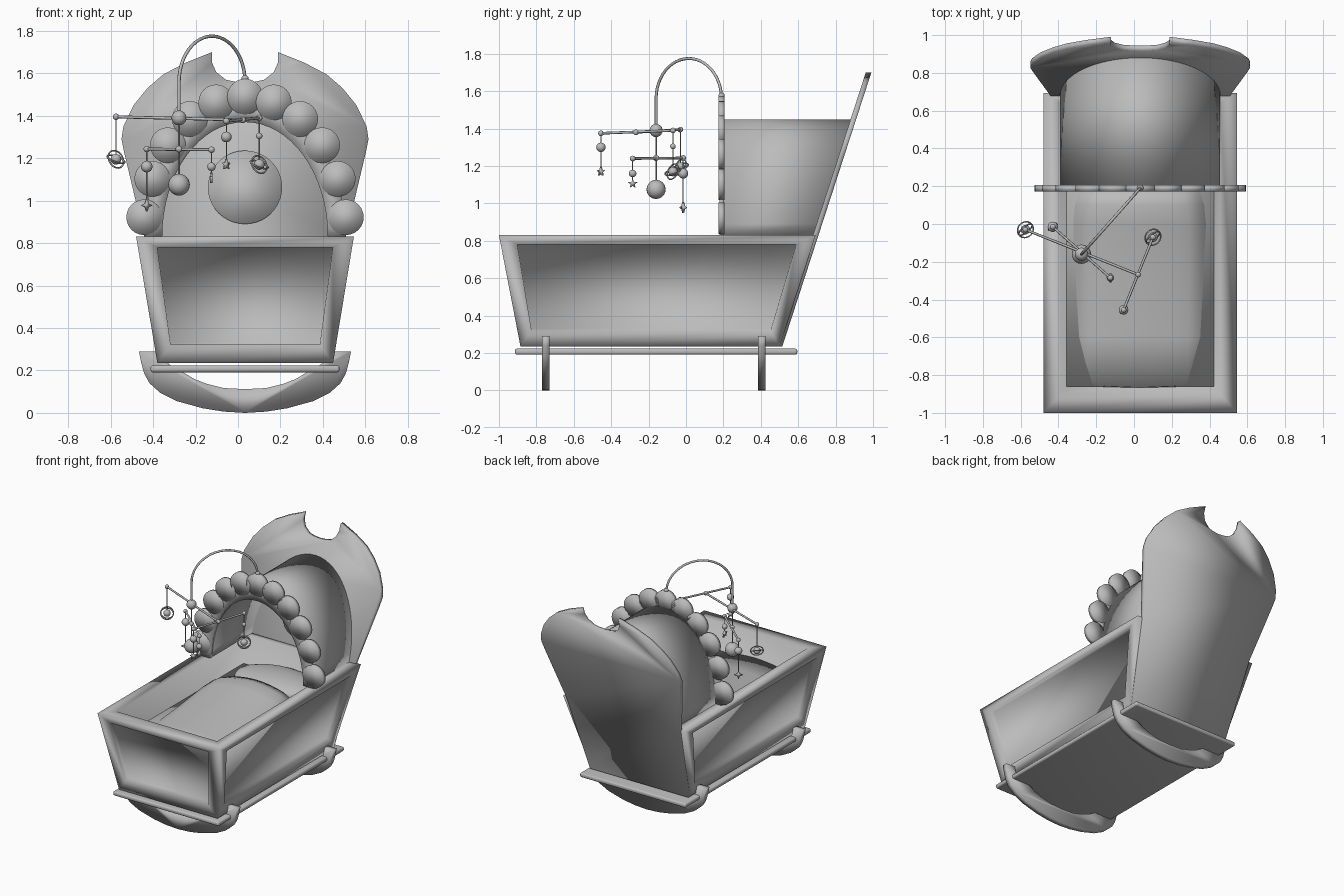
import bpy
import bmesh
from math import sin, cos, pi, radians
from mathutils import Vector

if "Cube" in bpy.data.objects:
    bpy.data.objects.remove(bpy.data.objects["Cube"])

grey = bpy.data.materials.new("plain grey")
grey.use_nodes = True
grey.diffuse_color = (0.5, 0.5, 0.5, 1)
grey.node_tree.nodes["Principled BSDF"].inputs["Base Color"].default_value = grey.diffuse_color

CX = 0.033          # centre line of the cradle
RIM = 0.83          # height of the top rail


def back_y(z):
    """Outer plane of the leaning headboard."""
    return 0.515 + 0.325 * (z - 0.235)


def finish(obj, name):
    obj.name = name
    obj.data.materials.clear()
    obj.data.materials.append(grey)
    if obj.type == 'MESH':
        obj.data.polygons.foreach_set("use_smooth", [True] * len(obj.data.polygons))
    return obj


def mesh(name, verts, faces):
    me = bpy.data.meshes.new(name)
    me.from_pydata([tuple(v) for v in verts], [], faces)
    bm = bmesh.new()
    bm.from_mesh(me)
    bmesh.ops.recalc_face_normals(bm, faces=bm.faces[:])
    bm.to_mesh(me)
    bm.free()
    obj = bpy.data.objects.new(name, me)
    bpy.context.collection.objects.link(obj)
    return finish(obj, name)


def prism(name, pts, front, back):
    """Outline in x and z, given depth by two functions of z."""
    n = len(pts)
    verts = [(x, front(z), z) for x, z in pts] + [(x, back(z), z) for x, z in pts]
    faces = [tuple(range(n)), tuple(range(n, 2 * n))]
    faces += [(i, (i + 1) % n, (i + 1) % n + n, i + n) for i in range(n)]
    return mesh(name, verts, faces)


def mirrored(half):
    """Complete a left-hand outline about the centre line."""
    pts = [(CX - w, z) for w, z in half]
    return pts + [(CX + w, z) for w, z in reversed(half) if w > 0]


def arch(name, outer, inner, front, back, steps=32):
    """Half-elliptical shell standing on the rail."""
    verts, faces = [], []
    for i in range(steps + 1):
        t = pi * i / steps
        for a, b in (outer, inner):
            z = RIM + b * sin(t)
            verts += [(CX + a * cos(t), y(z), z) for y in (front, back)]
    for i in range(steps):
        k = 4 * i
        for p, q in ((0, 1), (1, 3), (3, 2), (2, 0)):
            faces.append((k + p, k + q, k + q + 4, k + p + 4))
    last = 4 * steps
    faces += [(0, 1, 3, 2), (last, last + 2, last + 3, last + 1)]
    return mesh(name, verts, faces)


def tube(name, pts, radius):
    cu = bpy.data.curves.new(name, 'CURVE')
    cu.dimensions = '3D'
    cu.bevel_depth = radius
    cu.bevel_resolution = 2
    cu.use_fill_caps = True
    sp = cu.splines.new('POLY')
    sp.points.add(len(pts) - 1)
    for p, co in zip(sp.points, pts):
        p.co = (*co, 1)
    obj = bpy.data.objects.new(name, cu)
    bpy.context.collection.objects.link(obj)
    bpy.ops.object.select_all(action='DESELECT')
    obj.select_set(True)
    bpy.context.view_layer.objects.active = obj
    bpy.ops.object.convert(target='MESH')
    return finish(bpy.context.object, name)


def ball(name, loc, r):
    bpy.ops.mesh.primitive_uv_sphere_add(segments=20, ring_count=12, radius=r, location=loc)
    return finish(bpy.context.object, name)


# Tub: tapered box with recessed panels on three sides
def ring(x0, x1, y0, y1, z):
    return [Vector(p) for p in ((x0, y0, z), (x1, y0, z), (x1, y1, z), (x0, y1, z))]


low = ring(-0.38, 0.448, -0.885, back_y(0.235) - 0.015, 0.235)
top = ring(-0.48, 0.546, -1.0, back_y(RIM) - 0.015, RIM)
in_top = ring(-0.388, 0.455, -0.9, 0.64, RIM)
in_low = ring(-0.3, 0.365, -0.8, 0.46, 0.28)
verts = low + top + in_top + in_low
faces = [(3, 2, 1, 0), (12, 13, 14, 15), (2, 3, 7, 6)]
for i in range(4):
    j = (i + 1) % 4
    faces += [(4 + i, 4 + j, 8 + j, 8 + i), (8 + i, 8 + j, 12 + j, 12 + i)]
    if i == 2:
        continue
    a, b, c, d = low[i], low[j], top[j], top[i]
    u = 0.09 if i == 0 else 0.053
    n = (b - a).cross(d - a).normalized()
    panel = [a.lerp(b, s).lerp(d.lerp(c, s), t)
             for s, t in ((u, 0.145), (1 - u, 0.145), (1 - u, 0.915), (u, 0.915))]
    k = len(verts)
    verts = verts + panel + [p - n * 0.04 for p in panel]
    edge = (i, j, 4 + j, 4 + i)
    for m in range(4):
        o = (m + 1) % 4
        faces += [(edge[m], edge[o], k + o, k + m), (k + m, k + o, k + 4 + o, k + 4 + m)]
    faces.append(tuple(range(k + 4, k + 8)))
mesh("tub", verts, faces)

# Headboard with a round notch
half = [(0.413, 0.235), (0.475, RIM), (0.57, 1.23), (0.582, 1.29), (0.573, 1.35),
        (0.525, 1.45), (0.46, 1.53), (0.385, 1.595), (0.28, 1.65), (0.155, 1.70),
        (0.155, 1.65), (0.135, 1.605), (0.09, 1.57), (0.045, 1.56), (0, 1.557)]
prism("headboard", mirrored(half), lambda z: back_y(z) - 0.03, back_y)
disc = [(CX + 0.175 * cos(pi * i / 20), 1.063 + 0.173 * sin(pi * i / 20)) for i in range(40)]
prism("headboard_disc", disc, lambda z: back_y(z) - 0.05, lambda z: back_y(z) - 0.025)

# Hood and its scalloped trim
arch("hood", (0.425, 0.62), (0.392, 0.545), lambda z: 0.195, lambda z: back_y(z) - 0.02)
arch("hood_trim", (0.475, 0.65), (0.39, 0.54), lambda z: 0.178, lambda z: 0.203)
for i in range(11):
    t = radians(8 + 16.4 * i)
    x, z = CX + 0.48 * cos(t), RIM + 0.66 * sin(t)
    lobe = [(x + 0.084 * cos(pi * k / 12), z + 0.084 * sin(pi * k / 12)) for k in range(24)]
    prism("scallop", lobe, lambda z: 0.173, lambda z: 0.206)

# Base board and rockers
bpy.ops.mesh.primitive_cube_add(size=1, location=(CX, -0.16, 0.2075))
base = finish(bpy.context.object, "base_board")
base.scale = (0.89, 1.51, 0.033)
bpy.ops.object.transform_apply(location=False, rotation=False, scale=True)
bev = base.modifiers.new("rounded_edge", 'BEVEL')
bev.width = 0.012
bev.segments = 3

half = [(0.385, 0.29), (0.5, 0.29), (0.49, 0.24), (0.475, 0.185), (0.45, 0.14), (0.40, 0.095),
        (0.32, 0.055), (0.2, 0.022), (0.1, 0.006), (0, 0)]
under = [(0, 0.112), (0.1, 0.117), (0.18, 0.137), (0.24, 0.16), (0.29, 0.19), (0.36, 0.23)]
outline = [(CX - w, z) for w, z in half] + [(CX + w, z) for w, z in reversed(half[:-1])]
outline += [(CX + w, z) for w, z in reversed(under)] + [(CX - w, z) for w, z in under[1:]]
for y in (-0.75, 0.405):
    prism("rocker", outline, lambda z: y - 0.02, lambda z: y + 0.02)

# Mattress, pillow and domed blanket
mesh("mattress", ring(-0.32, 0.385, -0.83, 0.5, 0.28) + ring(-0.36, 0.425, -0.86, 0.58, 0.64),
     [(0, 1, 2, 3), (4, 5, 6, 7)] + [(i, (i + 1) % 4, (i + 1) % 4 + 4, i + 4) for i in range(4)])
pillow = ball("pillow", (CX, 0.42, 0.66), 1)
pillow.scale = (0.33, 0.2, 0.08)
rows = [(-0.865, 0.385, 0.55), (-0.85, 0.38, 0.66), (-0.6, 0.385, 0.69), (-0.3, 0.39, 0.72),
        (0, 0.39, 0.77), (0.1, 0.375, 0.79), (0.18, 0.35, 0.77), (0.22, 0.34, 0.6)]
cols = 12
verts, faces = [], []
for y, w, h in rows:
    for c in range(cols + 1):
        s = 2 * c / cols - 1
        drop = (h - 0.5) * (0.3 * s * s + 0.5 * s ** 12)
        verts.append((CX - 0.003 + w * s, y - (0.015 * (1 - abs(s)) if y < -0.8 else 0), h - drop))
for r in range(len(rows) - 1):
    for c in range(cols):
        k = r * (cols + 1) + c
        faces.append((k, k + 1, k + cols + 2, k + cols + 1))
mesh("blanket", verts, faces)

# Mobile: curved arm, hub and bars
foot, hub = Vector((CX, 0.19, 1.56)), Vector((-0.278, -0.16, 1.56))
mid, reach = (foot + hub) / 2, (foot - hub) / 2
path = [mid + reach * cos(pi * i / 24) + Vector((0, 0, 0.215 * sin(pi * i / 24))) for i in range(25)]
tube("mobile_arm", path + [Vector((hub.x, hub.y, 1.39))], 0.008)
ball("arm_knob", foot + Vector((0, 0, 0.015)), 0.017)
tube("mobile_stem", [(hub.x, hub.y, 1.39), (hub.x, hub.y, 1.08)], 0.004)
for z, r in ((1.39, 0.035), (1.243, 0.016), (1.075, 0.051)):
    ball("hub_ball", (hub.x, hub.y, z), r)
A, B = (-0.575, -0.03, 1.395), (0.022, -0.268, 1.38)
C, D = (0.1, -0.07, 1.39), (-0.055, -0.455, 1.375)
E, F = (-0.43, -0.015, 1.243), (-0.125, -0.285, 1.24)
for p, q in ((A, B), (C, D), (E, F)):
    tube("mobile_bar", [p, q], 0.007)
for p in (A, B, C, D, E, F):
    ball("bar_knob", p, 0.015)


def star(loc, points, r, turn):
    pts = []
    for i in range(2 * points):
        t = pi / 2 + pi * i / points
        d = r if i % 2 == 0 else r * 0.42
        pts.append((d * cos(t), d * sin(t)))
    obj = prism("star", pts, lambda z: -0.006, lambda z: 0.006)
    obj.location = loc
    obj.rotation_euler.z = turn


# Hanging ornaments: ringed globes and stars
def hang(p, z, bead_z=None, bead_r=0):
    tube("string", [p, (p[0], p[1], z)], 0.0025)
    if bead_z:
        ball("bead", (p[0], p[1], bead_z), bead_r)
    return (p[0], p[1], z)


for p, z, bead in ((A, 1.195, None), (C, 1.17, 1.305)):
    loc = hang(p, z, bead, 0.015)
    ball("globe", loc, 0.025)
    for tilt in ((0.3, 0.35, 0), (1.2, 0.2, 0.6)):
        bpy.ops.mesh.primitive_torus_add(location=loc, rotation=tilt, major_radius=0.044,
                                         minor_radius=0.004, major_segments=28, minor_segments=6)
        finish(bpy.context.object, "globe_ring")
star(hang(D, 1.17, 1.30, 0.025), 5, 0.027, 0.8)
star(hang(E, 0.978, 1.16, 0.027), 4, 0.03, 0.6)
star(hang(F, 1.105, 1.16, 0.02), 5, 0.027, pi / 2)
